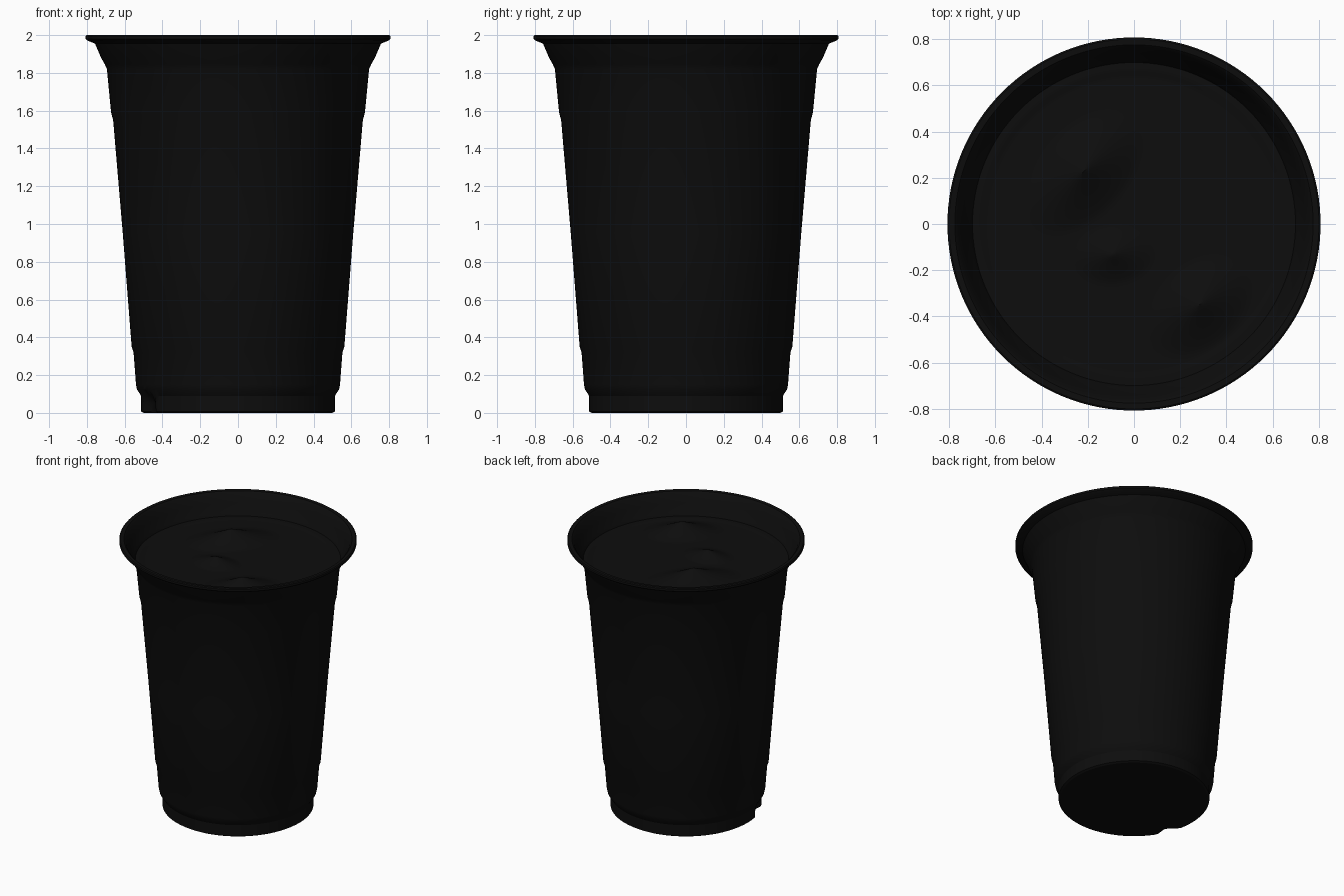
import bpy, bmesh, math
from mathutils import Vector

cube = bpy.data.objects.get("Cube")
if cube:
    bpy.data.objects.remove(cube, do_unlink=True)

SEGMENTS = 128


def material(name, value):
    mat = bpy.data.materials.new(name)
    mat.use_nodes = True
    colour = (value, value, value, 1)
    mat.diffuse_color = colour
    mat.node_tree.nodes["Principled BSDF"].inputs["Base Color"].default_value = colour
    return mat


def lathe(name, profile, mat, shape=None):
    """Spin (radius, height) points round z; radius 0 closes an end."""
    bm = bmesh.new()
    rings = []
    for r, z in profile:
        count = SEGMENTS if r > 0 else 1
        rings.append([bm.verts.new((r * math.cos(math.tau * i / SEGMENTS),
                                    r * math.sin(math.tau * i / SEGMENTS), z))
                      for i in range(count)])
    for a, b in zip(rings, rings[1:]):
        for i in range(SEGMENTS):
            j = (i + 1) % SEGMENTS
            corners = [a[i % len(a)], a[j % len(a)], b[j % len(b)], b[i % len(b)]]
            bm.faces.new(list(dict.fromkeys(corners)))
    if shape:
        for v in bm.verts:
            shape(v)
    mesh = bpy.data.meshes.new(name)
    bm.to_mesh(mesh)
    bm.free()
    mesh.materials.append(mat)
    obj = bpy.data.objects.new(name, mesh)
    bpy.context.collection.objects.link(obj)
    bpy.ops.object.select_all(action='DESELECT')
    bpy.context.view_layer.objects.active = obj
    obj.select_set(True)
    bpy.ops.object.shade_smooth_by_angle(angle=math.radians(30))
    return obj


black = material("black plastic", 0.004)

# Small dent in the foot of the cup
dent_centre = Vector((-0.47, -0.19, 0.02))


def dent(v):
    near = max(0, 1 - (v.co - dent_centre).length / 0.09)
    v.co.x *= 1 - 0.12 * near
    v.co.y *= 1 - 0.12 * near


# Cup: closed base, stepped outer wall, rolled rim, inner lip
lathe("cup", [
    (0, 0), (0.42, 0), (0.50, 0), (0.513, 0.008), (0.513, 0.05), (0.513, 0.09),
    (0.535, 0.125), (0.54, 0.15), (0.553, 0.32), (0.563, 0.35),
    (0.61, 0.95), (0.661, 1.55), (0.672, 1.59), (0.694, 1.82),
    (0.705, 1.845), (0.725, 1.88), (0.757, 1.955), (0.795, 1.97),
    (0.807, 1.98), (0.807, 1.995), (0.80, 2.0), (0.775, 1.998),
    (0.762, 1.985), (0.74, 1.925), (0.71, 1.865), (0.69, 1.83), (0.685, 1.78),
], black, dent)

# Lumps under the drink surface: x, y, long radius, short radius, turn, height
lumps = [(-0.22, 0.23, 0.32, 0.19, 0.85, 0.09),
         (-0.09, -0.13, 0.18, 0.13, 0.1, 0.055),
         (0.28, -0.35, 0.26, 0.18, 0.75, 0.085)]


def raise_lumps(v):
    for x, y, long, short, turn, height in lumps:
        dx, dy = v.co.x - x, v.co.y - y
        u = (dx * math.cos(turn) + dy * math.sin(turn)) / long
        w = (dy * math.cos(turn) - dx * math.sin(turn)) / short
        v.co.z += height * max(0, 1 - math.hypot(u, w)) ** 1.3


# Drink surface filling the cup to just under the lip
lathe("drink_surface",
      [(0.705 - 0.015 * k, 1.845 if k < 4 else 1.84) for k in range(47)] + [(0, 1.84)],
      black, raise_lumps)
